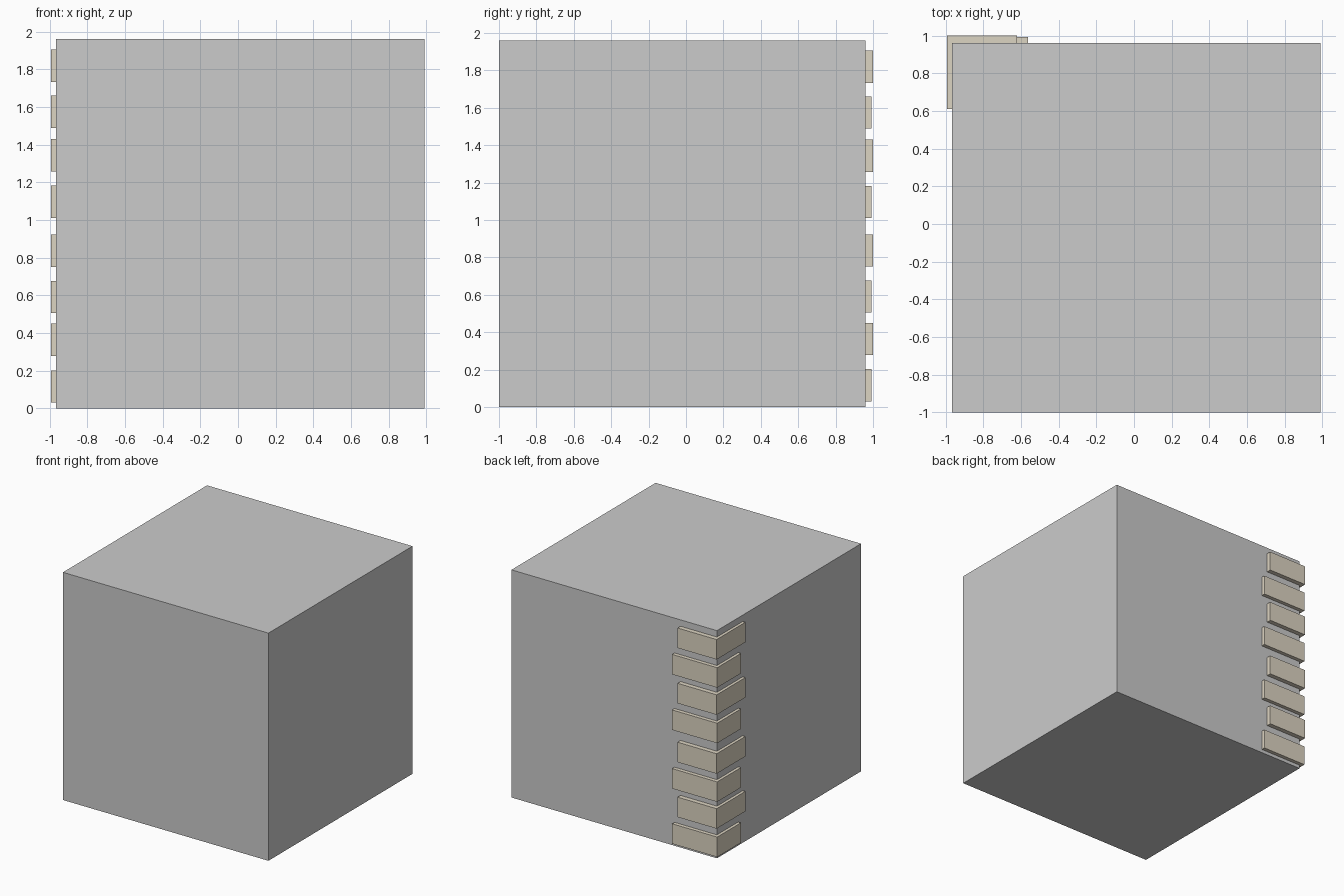
import bpy

if "Cube" in bpy.data.objects:
    bpy.data.objects.remove(bpy.data.objects["Cube"])


def box(name, x0, x1, y0, y1, z0, z1, mat=None):
    bpy.ops.mesh.primitive_cube_add(
        size=1, location=((x0 + x1) / 2, (y0 + y1) / 2, (z0 + z1) / 2))
    ob = bpy.context.object
    ob.name = name
    ob.scale = (x1 - x0, y1 - y0, z1 - z0)
    bpy.ops.object.transform_apply(location=False, rotation=False, scale=True)
    if mat:
        ob.data.materials.append(mat)
    return ob


stone = bpy.data.materials.new("pale_stone")
stone.diffuse_color = (0.72, 0.66, 0.54, 1)
stone.use_nodes = True
stone.node_tree.nodes["Principled BSDF"].inputs["Base Color"].default_value = stone.diffuse_color

# Main building block
box("wall_block", -0.967, 0.99, -1.0, 0.96, 0.0, 1.96)

# Corner stones wrapping the back left edge, alternating long and short
bottoms = [0.03, 0.277, 0.505, 0.75, 1.01, 1.257, 1.488, 1.733]
for i, z in enumerate(bottoms):
    if i % 2 == 0:      # longer along the back
        x1, y0, y1 = -0.563, 0.67, 0.993
    else:               # longer along the left side
        x1, y0, y1 = -0.62, 0.61, 1.0
    box(f"corner_stone_{i + 1}", -0.992, x1, y0, y1, z, z + 0.172, stone)
